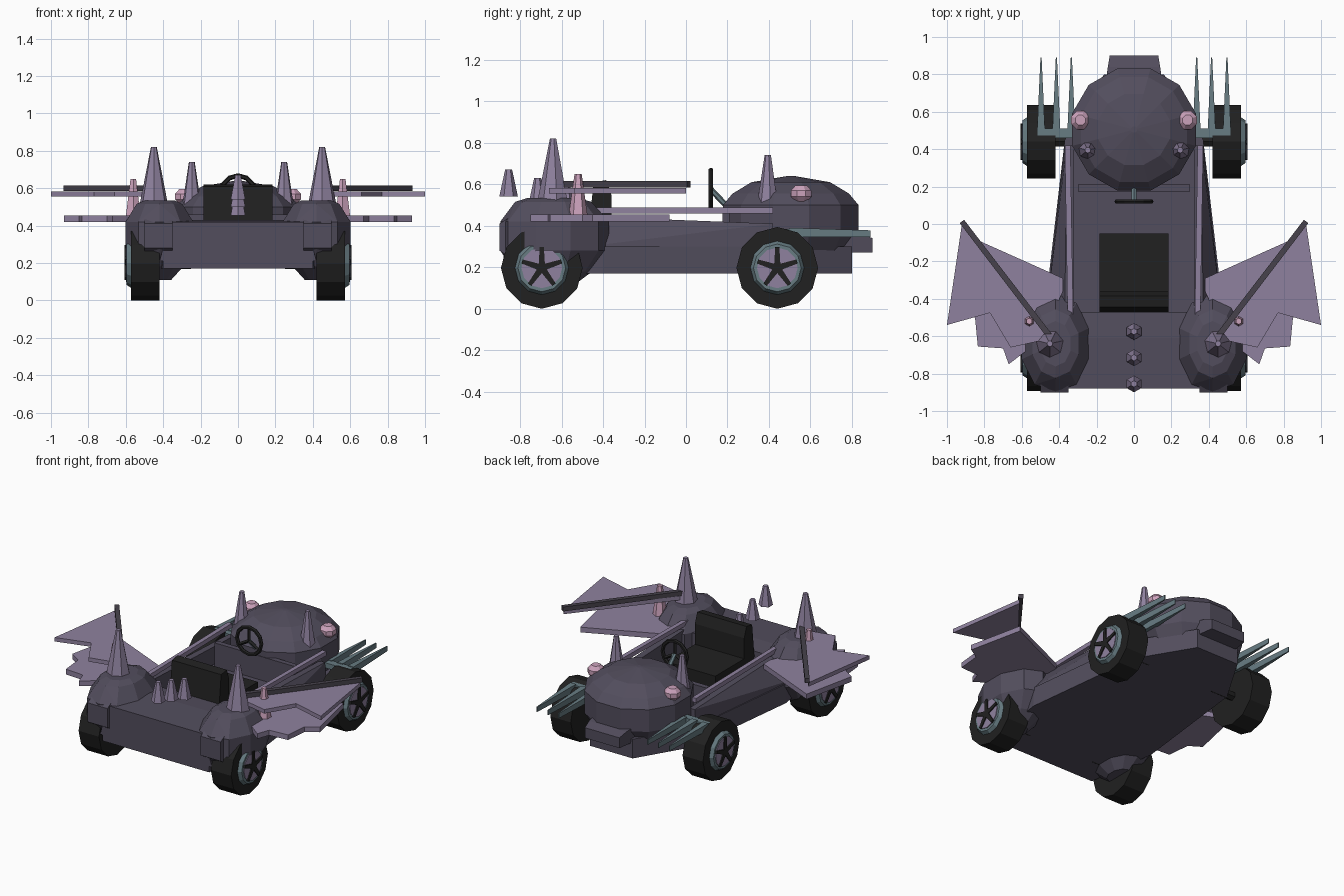
import bpy, bmesh, math
from mathutils import Vector, Matrix

if "Cube" in bpy.data.objects:
    bpy.data.objects.remove(bpy.data.objects["Cube"])


def mat(name, col):
    m = bpy.data.materials.new(name)
    m.diffuse_color = (*col, 1)
    m.use_nodes = True
    m.node_tree.nodes["Principled BSDF"].inputs["Base Color"].default_value = m.diffuse_color
    return m


BODY = mat("dusk_purple", (.085, .075, .110))
LIGHT = mat("pale_purple", (.275, .222, .345))
DARK = mat("dark_plum", (.063, .055, .072))
BLACK = mat("black", (.015, .015, .015))
TEAL = mat("grey_teal", (.135, .20, .225))
PINK = mat("pink", (.60, .36, .50))


def finish(name, bm, m):
    bmesh.ops.recalc_face_normals(bm, faces=bm.faces[:])
    me = bpy.data.meshes.new(name)
    bm.to_mesh(me)
    bm.free()
    ob = bpy.data.objects.new(name, me)
    me.materials.append(m)
    bpy.context.collection.objects.link(ob)
    return ob


def hull(name, pts, m):
    bm = bmesh.new()
    for p in pts:
        bm.verts.new(p)
    bmesh.ops.convex_hull(bm, input=bm.verts[:])
    bmesh.ops.dissolve_limit(bm, angle_limit=.01, verts=bm.verts[:], edges=bm.edges[:])
    return finish(name, bm, m)


def box(name, lo, hi, m):
    return hull(name, [(x, y, z) for x in (lo[0], hi[0]) for y in (lo[1], hi[1]) for z in (lo[2], hi[2])], m)


def prism(name, plan, z0, z1, m):
    bm = bmesh.new()
    f = bm.faces.new([bm.verts.new((x, y, z0)) for x, y in plan])
    r = bmesh.ops.extrude_face_region(bm, geom=[f])
    for v in r["geom"]:
        if isinstance(v, bmesh.types.BMVert):
            v.co.z = z1
    return finish(name, bm, m)


def rod(name, a, b, r0, r1, n, m):
    a, b = Vector(a), Vector(b)
    bm = bmesh.new()
    rot = (b - a).to_track_quat('Z', 'Y').to_matrix().to_4x4()
    bmesh.ops.create_cone(bm, cap_ends=True, segments=n, radius1=r0, radius2=r1,
                          depth=(b - a).length, matrix=Matrix.Translation((a + b) / 2) @ rot)
    return finish(name, bm, m)


def rings(name, centre, rx, ry, profile, n, m, clip=-9):
    """Stacked n-sided rings; profile holds (scale, height)."""
    pts = []
    for s, z in profile:
        for i in range(n):
            a = math.tau * (i + .5) / n
            pts.append((centre[0] + rx * s * math.cos(a), max(clip, centre[1] + ry * s * math.sin(a)), z))
    return hull(name, pts, m)


# Hull floor, rear deck, nose and front cowl
half = [(.40, -.88), (.47, -.40), (.37, .45), (.16, .80)]
prism("chassis", half + [(-x, y) for x, y in reversed(half)], .17, .30, BODY)
hull("rear_deck", [(s * x, y, z) for s in (1, -1) for x, y, z in
     [(.42, -.88, .21), (.36, -.88, .42), (.36, -.61, .43), (.36, -.47, .42), (.42, -.47, .21)]], BODY)
hull("nose", [(s * x, y, z) for s in (1, -1) for x, y, z in
     [(.16, .70, .27), (.16, .70, .38), (.14, .84, .36), (.13, .90, .34), (.13, .90, .27)]], BODY)
rings("front_cowl", (0, .505), .342, .338,
      [(.80, .24), (1, .35), (1, .50), (.86, .555), (.58, .61), (.05, .64)], 12, BODY)
box("dashboard", (-.30, .175, .30), (.30, .21, .46), BODY)

# Seat
box("seat_cushion", (-.185, -.46, .29), (.185, -.05, .41), BLACK)
hull("seat_back", [(x, y, z) for x in (-.185, .185) for y, z in
     [(-.47, .38), (-.36, .38), (-.445, .61), (-.385, .62), (-.36, .55)]], BLACK)

# Steering wheel
bpy.ops.mesh.primitive_torus_add(major_segments=12, minor_segments=6, major_radius=.092, minor_radius=.013,
                                 location=(0, .12, .575), rotation=(math.pi / 2, 0, 0))
bpy.context.object.name = "steering_wheel"
bpy.context.object.data.materials.append(BLACK)
for k in range(3):
    a = math.pi / 2 + k * math.tau / 3
    rod("steering_spoke", (0, .12, .575), (.09 * math.cos(a), .12, .575 + .09 * math.sin(a)), .011, .011, 4, BLACK)
rod("steering_column", (0, .12, .575), (0, .21, .48), .014, .014, 6, TEAL)

# Row of rear spikes
for y, z in [(-.855, .54), (-.715, .50), (-.575, .455)]:
    rod("rear_spike", (0, y, z), (0, y, z + .13), .045, .017, 6, LIGHT)

for s in (1, -1):
    # Leaning cockpit sides and rails
    hull("cockpit_side", [(s * x, y, z) for x, y, z in
         [(.47, -.48, .30), (.37, -.48, .445), (.32, -.48, .445), (.32, -.48, .30),
          (.37, .42, .30), (.36, .42, .41), (.32, .42, .41), (.32, .42, .30)]], BODY)
    hull("side_rail", [(s * (x + d), y, z) for x, y in [(.325, -.50), (.34, .42)]
                       for d in (0, .03) for z in (.458, .488)], LIGHT)

    # Rear wheel pods
    rings("rear_pod", (s * .42, -.64), .19, .27,
          [(.35, .11), (.70, .18), (1, .28), (1, .42), (.68, .515), (.45, .535)], 10, BODY, -.895)
    hull("pod_tail_block", [(s * x, y, z) for x in (.35, .50) for y, z in
         [(-.90, .28), (-.90, .41), (-.85, .25), (-.85, .44)]], BODY)

    # Spikes and pink studs
    rod("pod_spike", (s * .45, -.64, .51), (s * .45, -.64, .82), .078, .016, 7, LIGHT)
    rod("cowl_spike", (s * .247, .395, .50), (s * .247, .395, .74), .053, .016, 7, LIGHT)
    rod("pink_spike", (s * .56, -.52, .455), (s * .56, -.52, .65), .045, .017, 6, PINK)
    rings("pink_lamp", (s * .287, .555), .053, .053,
          [(.55, .515), (1, .54), (1, .57), (.55, .595)], 8, PINK)

    # Layered wing fins and their spar
    lower = [(.38, -.36), (.38, -.29), (.85, -.08), (.93, -.45), (.85, -.50), (.835, -.655),
             (.70, -.665), (.67, -.75), (.50, -.62)]
    upper = [(.45, -.58), (.92, .0), (1.0, -.54), (.77, -.475), (.66, -.66), (.48, -.62)]
    prism("lower_fin", [(s * x, y) for x, y in lower], .42, .455, LIGHT)
    prism("upper_fin", [(s * x, y) for x, y in upper], .555, .582, LIGHT)
    spar = [(.438, -.59), (.462, -.61), (.932, .005), (.908, .022)]
    prism("wing_spar", [(s * x, y) for x, y in spar], .585, .615, DARK)

    # Blade exhausts
    box("exhaust_mount", (s * .32, .46, .35), (s * .515, .51, .385), TEAL)
    for x in (.335, .415, .497):
        hull("exhaust_blade", [(s * x + d * w, y, z) for d in (1, -1) for w, y, z in
             [(.021, .50, .345), (.021, .50, .39), (.003, .89, .345), (.003, .89, .378)]], TEAL)

    # Wheels with rims and five-spoke stars
    for y in (.44, -.695):
        def at(x, r=0, a=0):
            return (s * x, y + r * math.cos(a), .197 + r * math.sin(a))
        rod("tyre", at(.42), at(.573), .197, .197, 12, BLACK)
        rod("axle", at(.25), at(.43), .03, .03, 6, BLACK)
        rod("rim", at(.56), at(.595), .138, .115, 12, TEAL)
        rod("hub_disc", at(.59), at(.600), .098, .098, 12, LIGHT)
        for k in range(5):
            a = math.pi / 2 + k * math.tau / 5
            pts = []
            for r, w in [(0, .016), (.10, .010)]:
                for d in (w, -w):
                    for x in (.59, .607):
                        p = at(x, r, a)
                        pts.append((p[0], p[1] - d * math.sin(a), p[2] + d * math.cos(a)))
            hull("wheel_spoke", pts, BLACK)
